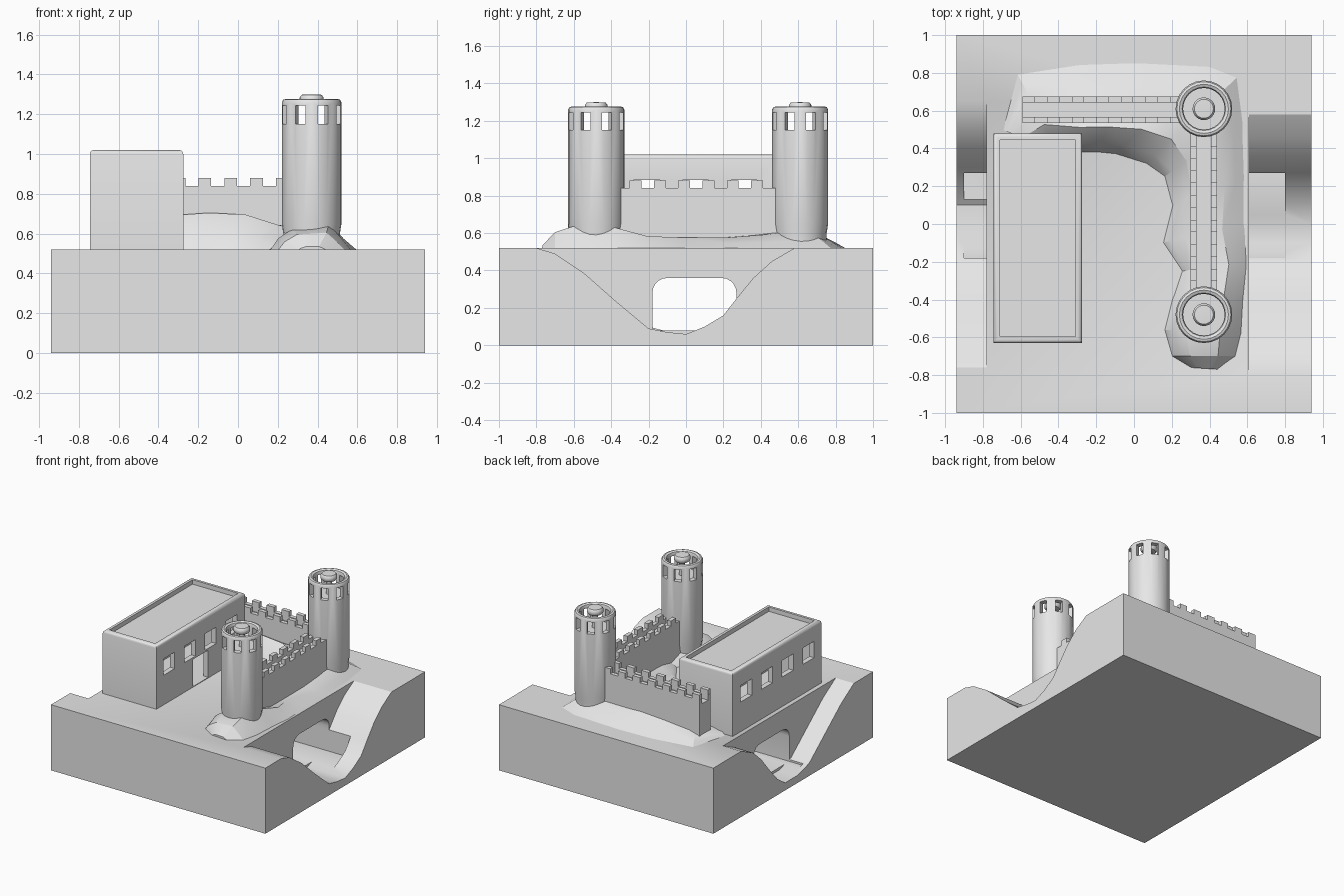
import bpy, bmesh, math
from mathutils import Vector, Matrix

old = bpy.data.objects.get("Cube")
if old:
    bpy.data.objects.remove(old, do_unlink=True)

GREY = (0.8, 0.8, 0.8, 1)
stone = bpy.data.materials.new("plain_grey")
stone.use_nodes = True
stone.diffuse_color = GREY
stone.node_tree.nodes["Principled BSDF"].inputs["Base Color"].default_value = GREY
GROUND = 0.52


def make(name, bm, smooth=None):
    bmesh.ops.recalc_face_normals(bm, faces=bm.faces)
    me = bpy.data.meshes.new(name)
    bm.to_mesh(me)
    bm.free()
    me.materials.append(stone)
    ob = bpy.data.objects.new(name, me)
    bpy.context.collection.objects.link(ob)
    if smooth:
        shade(ob, smooth)
    return ob


def select(ob):
    bpy.ops.object.select_all(action='DESELECT')
    ob.select_set(True)
    bpy.context.view_layer.objects.active = ob


def shade(ob, angle=35):
    select(ob)
    bpy.ops.object.shade_smooth_by_angle(angle=math.radians(angle))


def add_box(bm, lo, hi, turn=0):
    lo, hi = Vector(lo), Vector(hi)
    mat = (Matrix.Translation((lo + hi) / 2) @ Matrix.Rotation(turn, 4, 'Z')
           @ Matrix.Diagonal((*(hi - lo), 1)))
    return bmesh.ops.create_cube(bm, size=1, matrix=mat)["verts"]


def box(name, lo, hi, turn=0):
    bm = bmesh.new()
    add_box(bm, lo, hi, turn)
    return make(name, bm)


def add_prism(bm, pts, a, b, axis='x'):
    """Extrude a (side, height) outline along x or y."""
    place = (lambda t, s, z: (t, s, z)) if axis == 'x' else (lambda t, s, z: (s, t, z))
    face = bm.faces.new([bm.verts.new(place(a, *p)) for p in pts])
    ext = bmesh.ops.extrude_face_region(bm, geom=[face])
    step = Vector(place(b - a, 0, 0))
    bmesh.ops.translate(bm, vec=step, verts=[v for v in ext["geom"] if isinstance(v, bmesh.types.BMVert)])


def prism(name, pts, a, b):
    bm = bmesh.new()
    add_prism(bm, pts, a, b)
    return make(name, bm)


def lathe(name, profile, center, steps=24):
    bm = bmesh.new()
    vs = [bm.verts.new((r, 0, z)) for r, z in profile]
    es = [bm.edges.new(p) for p in zip(vs, vs[1:])]
    bmesh.ops.spin(bm, geom=vs + es, cent=(0, 0, 0), axis=(0, 0, 1), angle=math.tau, steps=steps)
    bmesh.ops.remove_doubles(bm, verts=bm.verts, dist=0.0005)
    bmesh.ops.translate(bm, vec=(*center, 0), verts=bm.verts)
    return make(name, bm)


def cut(ob, cutter):
    cutter.hide_render = True
    mod = ob.modifiers.new("cut", 'BOOLEAN')
    mod.operation, mod.solver, mod.object = 'DIFFERENCE', 'EXACT', cutter
    select(ob)
    bpy.ops.object.modifier_apply(modifier=mod.name)
    bpy.data.objects.remove(cutter, do_unlink=True)


# Ground block with a valley on each side and a tunnel through the middle
base = box("ground_block", (-0.94, -1, 0), (0.94, 1, GROUND))
valley_left = [(-0.8, 0.52), (-0.7, 0.49), (-0.55, 0.39), (-0.38, 0.24), (-0.2, 0.09), (-0.1, 0.07),
               (0, 0.06), (0.1, 0.1), (0.2, 0.16), (0.27, 0.25), (0.36, 0.36), (0.46, 0.45), (0.58, 0.52)]
valley_right = [(-0.76, 0.52), (-0.6, 0.42), (-0.4, 0.26), (-0.2, 0.1), (-0.05, 0.06),
                (0.1, 0.06), (0.2, 0.13), (0.3, 0.24), (0.4, 0.36), (0.5, 0.45), (0.65, 0.52)]
for pts, a, b in ((valley_left, 0.61, 1.1), (valley_right, -1.1, -0.78)):
    outline = pts + [(pts[-1][0], 0.7), (pts[0][0], 0.7)]
    cut(base, prism("valley_cutter", outline, a, b))
arch = [(-0.18, 0.08), (0.27, 0.08)]
for cy, start in ((0.19, 0), (-0.1, 90)):
    for k in range(6):
        t = math.radians(start + 18 * k)
        arch.append((cy + 0.08 * math.cos(t), 0.28 + 0.08 * math.sin(t)))
cut(base, prism("tunnel_cutter", arch, -0.9, 0.8))
shade(base, 30)

# Hollow house with rounded roof rim, sunken roof, windows and a door
X0, X1, Y0, Y1, TOP = -0.745, -0.275, -0.63, 0.48, 1.02
bm = bmesh.new()
add_box(bm, (X0, Y0, GROUND - 0.01), (X1, Y1, TOP))
rim = [e for e in bm.edges if all(v.co.z > 1 for v in e.verts)]
bmesh.ops.bevel(bm, geom=rim, offset=0.02, segments=3, profile=0.5, affect='EDGES')
house = make("house", bm)
cut(house, box("roof_cutter", (X0 + 0.035, Y0 + 0.035, 0.985), (X1 - 0.035, Y1 - 0.035, 1.2)))
cut(house, box("room_cutter", (X0 + 0.04, Y0 + 0.04, 0.525), (X1 - 0.04, Y1 - 0.04, 0.95)))
for y in (-0.47, -0.21, 0.05, 0.31):
    cut(house, box("window_cutter", (-0.9, y - 0.07, 0.755), (-0.1, y + 0.07, 0.885)))
cut(house, box("door_cutter", (-0.4, -0.17, 0.525), (-0.1, 0.02, 0.74)))
shade(house, 35)

# Two round towers with open crowns and a capped post inside
for label, c in (("front", (0.37, -0.48)), ("back", (0.37, 0.61))):
    tower = lathe(label + "_tower", [
        (0, 0.5), (0.142, 0.5), (0.142, 0.6), (0.15, 0.65), (0.15, 1.26), (0.143, 1.273), (0.13, 1.277),
        (0.115, 1.27), (0.11, 1.255), (0.11, 1.14), (0, 1.14)], c)
    for k in range(4):
        cut(tower, box("opening_cutter", (c[0] - 0.3, c[1] - 0.027, 1.15), (c[0] + 0.3, c[1] + 0.027, 1.245),
                       math.radians(22.5 + 45 * k)))
    shade(tower, 35)
    post = lathe(label + "_tower_post", [
        (0, 1.13), (0.022, 1.13), (0.022, 1.25), (0.05, 1.25), (0.06, 1.262), (0.06, 1.285),
        (0.05, 1.298), (0, 1.3)], c)
    shade(post, 40)


# Walls with a sunken walkway and battlements on both edges
def wall(name, axis, mid, a, b, first, count):
    half, lip = 0.07, 0.032
    bm = bmesh.new()
    u = [(-half, 0.51), (half, 0.51), (half, 0.84), (half - lip, 0.84),
         (half - lip, 0.8), (lip - half, 0.8), (lip - half, 0.84), (-half, 0.84)]
    add_prism(bm, [(mid + s, z) for s, z in u], a, b, axis)
    for k in range(count):
        t = first + 0.13 * k
        for s in (-half, half - lip):
            lo, hi = (t - 0.032, mid + s, 0.835), (t + 0.032, mid + s + lip, 0.88)
            if axis == 'y':
                lo, hi = (lo[1], lo[0], lo[2]), (hi[1], hi[0], hi[2])
            add_box(bm, lo, hi)
    make(name, bm)


wall("back_wall", 'x', 0.605, -0.59, 0.26, -0.557, 7)
wall("side_wall", 'y', 0.37, -0.36, 0.49, -0.27, 6)

# Rocky mound: inner foot, outer foot, inner height, outer height
stations = [
    ((.30, -.76), (.45, -.77), .02, .02), ((.2, -.7), (.54, -.7), .08, .09),
    ((.16, -.56), (.57, -.58), .11, .13), ((.2, -.4), (.58, -.4), .09, .12),
    ((.25, -.25), (.6, -.2), .05, .07), ((.15, -.1), (.59, 0), .06, .06),
    ((.2, .1), (.59, .25), .06, .06), ((.16, .25), (.58, .55), .11, .08),
    ((.06, .32), (.55, .78), .13, .1), ((-.1, .37), (.4, .84), .18, .08),
    ((-.2, .38), (0, .86), .19, .07), ((-.28, .38), (-.3, .85), .18, .06),
    ((-.42, .42), (-.62, .8), .07, .05), ((-.55, .44), (-.7, .5), .02, .02)]
bm = bmesh.new()
rows = []
for p, q, hi, ho in stations:
    p, q = Vector((*p, GROUND - 0.005)), Vector((*q, GROUND - 0.005))
    section = ((0, 0), (.1, .55 * hi), (.28, hi), (.5, (hi + ho) / 2), (.72, ho), (.87, .5 * ho), (1, 0))
    rows.append([bm.verts.new(p.lerp(q, t) + Vector((0, 0, h))) for t, h in section])
for r, s in zip(rows, rows[1:]):
    for i in range(len(r) - 1):
        bm.faces.new((r[i], r[i + 1], s[i + 1], s[i]))
    bm.faces.new((r[0], s[0], s[-1], r[-1]))
bm.faces.new(rows[0])
bm.faces.new(rows[-1])
make("rocky_mound", bm, 25)
